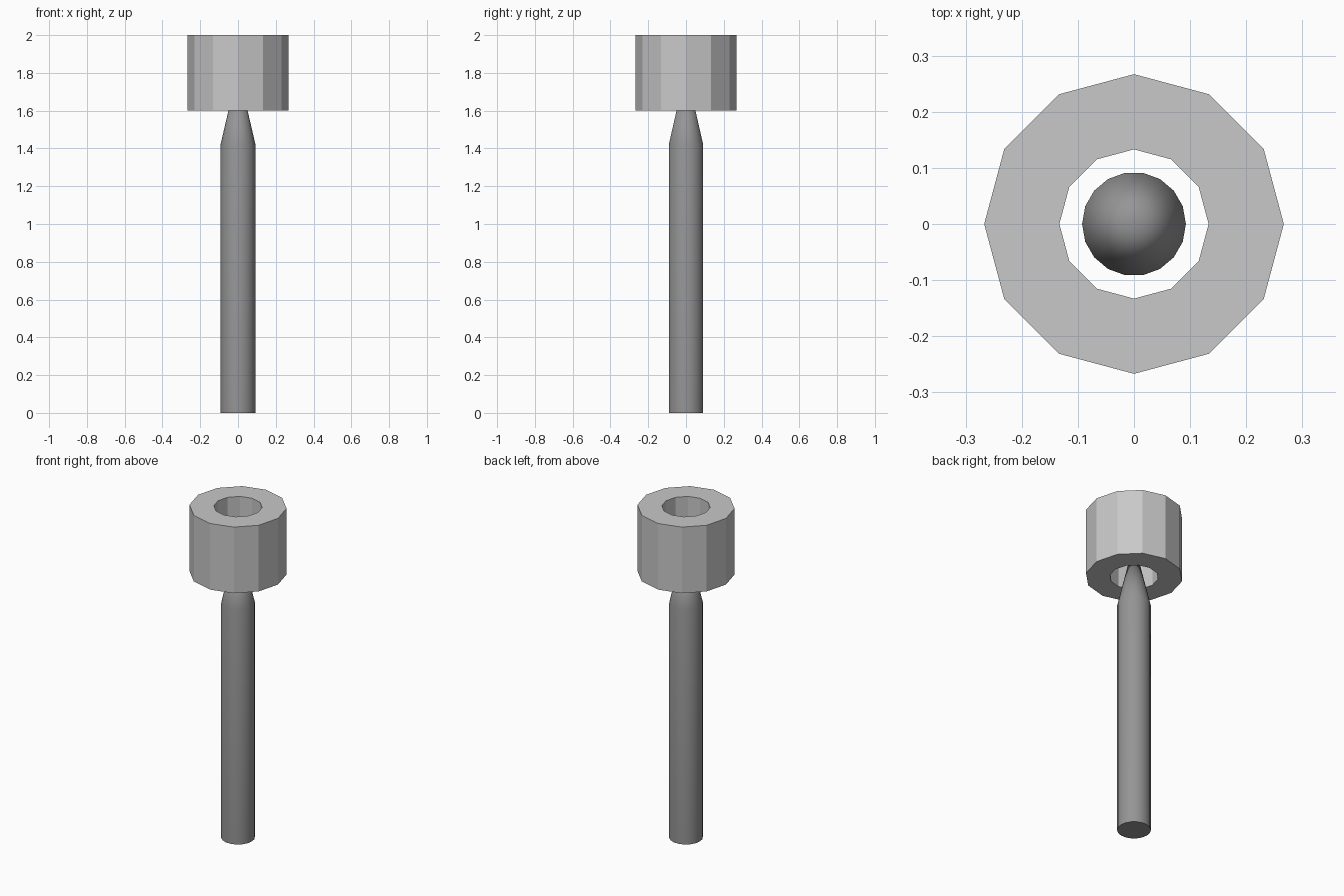
import bpy, bmesh, math

if "Cube" in bpy.data.objects:
    bpy.data.objects.remove(bpy.data.objects["Cube"])

def material(name, value):
    m = bpy.data.materials.new(name)
    m.diffuse_color = (value, value, value, 1)
    m.use_nodes = True
    m.node_tree.nodes["Principled BSDF"].inputs["Base Color"].default_value = m.diffuse_color
    return m

def lathe(name, profile, sides, mat, closed=False, smooth=False):
    """Revolve (radius, z) points about z; a zero radius becomes one pole point."""
    bm = bmesh.new()
    rings = []
    for r, z in profile:
        count = sides if r > 0 else 1
        rings.append([bm.verts.new((r * math.cos(math.tau * i / sides),
                                    r * math.sin(math.tau * i / sides), z))
                      for i in range(count)])
    pairs = list(zip(rings, rings[1:]))
    if closed:
        pairs.append((rings[-1], rings[0]))
    else:
        bm.faces.new(rings[0][::-1])  # flat bottom
    for a, b in pairs:
        for i in range(sides):
            j = (i + 1) % sides
            if len(b) == 1:
                bm.faces.new((a[i], a[j], b[0]))
            else:
                bm.faces.new((a[i], a[j], b[j], b[i]))
    bmesh.ops.recalc_face_normals(bm, faces=bm.faces)
    me = bpy.data.meshes.new(name)
    bm.to_mesh(me)
    bm.free()
    me.materials.append(mat)
    ob = bpy.data.objects.new(name, me)
    bpy.context.collection.objects.link(ob)
    if smooth:
        bpy.ops.object.select_all(action='DESELECT')
        ob.select_set(True)
        bpy.context.view_layer.objects.active = ob
        bpy.ops.object.shade_smooth_by_angle(angle=math.radians(29))
    return ob

light_grey = material("light_grey", 0.58)
dark_grey = material("dark_grey", 0.30)

# Rod with a pointed tip reaching into the collar
lathe("pointed_rod", [(0.0925, 0), (0.0925, 1.42), (0, 1.82)], 18, dark_grey, smooth=True)

# Twelve-sided open collar floating around the tip
lathe("collar", [(0.267, 1.6), (0.267, 2.0), (0.133, 2.0), (0.133, 1.6)], 12,
      light_grey, closed=True)
